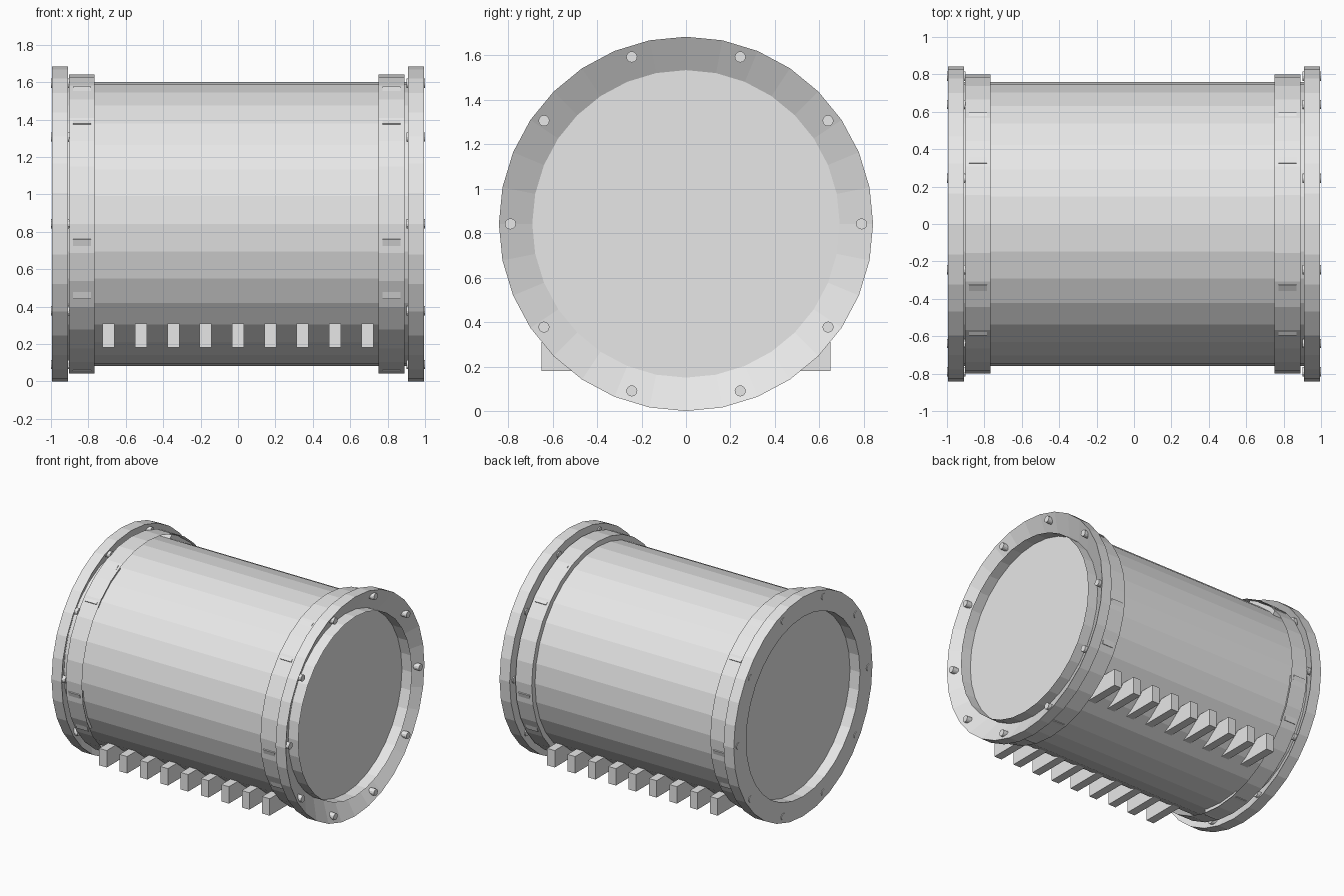
import bpy
import bmesh
from math import cos, sin, pi, radians
from mathutils import Matrix, Vector

cube = bpy.data.objects.get("Cube")
if cube:
    bpy.data.objects.remove(cube, do_unlink=True)

AXIS_Z = 0.842      # height of the drum axis
SIDES = 32

steel = bpy.data.materials.new("light_grey_steel")
steel.use_nodes = True
steel.diffuse_color = (0.8, 0.8, 0.8, 1)
steel.node_tree.nodes["Principled BSDF"].inputs["Base Color"].default_value = (0.8, 0.8, 0.8, 1)


def finish(bm, name, location):
    mesh = bpy.data.meshes.new(name)
    bm.to_mesh(mesh)
    bm.free()
    mesh.materials.append(steel)
    obj = bpy.data.objects.new(name, mesh)
    obj.location = location
    bpy.context.collection.objects.link(obj)
    return obj


def add_rod(bm, radius, length, sides, offset=(0, 0, 0)):
    """Capped cylinder lying along x."""
    place = Matrix.Translation(offset) @ Matrix.Rotation(pi / 2, 4, "Y")
    bmesh.ops.create_cone(bm, cap_ends=True, segments=sides, radius1=radius,
                          radius2=radius, depth=length, matrix=place)


def add_box(bm, size, place):
    bmesh.ops.create_cube(bm, size=1, matrix=place @ Matrix.Diagonal((*size, 1)))


def dished_ring(name, x, half, outer, inner):
    """Ring with a flat back, a dished +x side and a thin inner sleeve."""
    bm = bmesh.new()
    profile = [(-half, inner), (half, outer), (-half, outer), (half, inner)]
    rings = [[bm.verts.new((px, r * cos(2 * pi * i / SIDES), r * sin(2 * pi * i / SIDES)))
              for i in range(SIDES)] for px, r in profile]
    # dish, outer wall, flat back, sleeve
    for a, b in ((0, 1), (1, 2), (2, 0), (0, 3)):
        for i in range(SIDES):
            j = (i + 1) % SIDES
            bm.faces.new((rings[a][i], rings[b][i], rings[b][j], rings[a][j]))
    return finish(bm, name, (x, 0, AXIS_Z))


# Drum body with closed ends
bm = bmesh.new()
add_rod(bm, 0.76, 1.82, SIDES)
finish(bm, "drum_body", (0, 0, AXIS_Z))

for side, sign, collar_x in (("right", -1, -0.835), ("left", 1, 0.82)):
    # End flange and its ten bolts
    dished_ring(side + "_flange", sign * 0.952, 0.043, AXIS_Z, 0.69)
    bm = bmesh.new()
    for k in range(10):
        a = k * pi / 5
        add_rod(bm, 0.025, 0.1, 12, (0, 0.79 * cos(a), 0.79 * sin(a)))
    finish(bm, side + "_flange_bolts", (sign * 0.95, 0, AXIS_Z))

    # Collar with five blocks whose corners just break the surface
    dished_ring(side + "_collar", collar_x, 0.069, 0.8, 0.757)
    bm = bmesh.new()
    for k in range(5):
        turn = Matrix.Rotation(radians(72 * k + 180), 4, "X")
        add_box(bm, (0.097, 0.334, 0.1), turn @ Matrix.Translation(Vector((0, 0, 0.736))))
    finish(bm, side + "_collar_blocks", (collar_x, 0, AXIS_Z))

# Row of cross bars whose ends stick out as teeth on both sides
bm = bmesh.new()
for k in range(9):
    add_box(bm, (0.064, 1.3, 0.13), Matrix.Translation(Vector(((k - 4) * 0.173, 0, 0))))
finish(bm, "cross_bars", (0, 0, 0.245))
